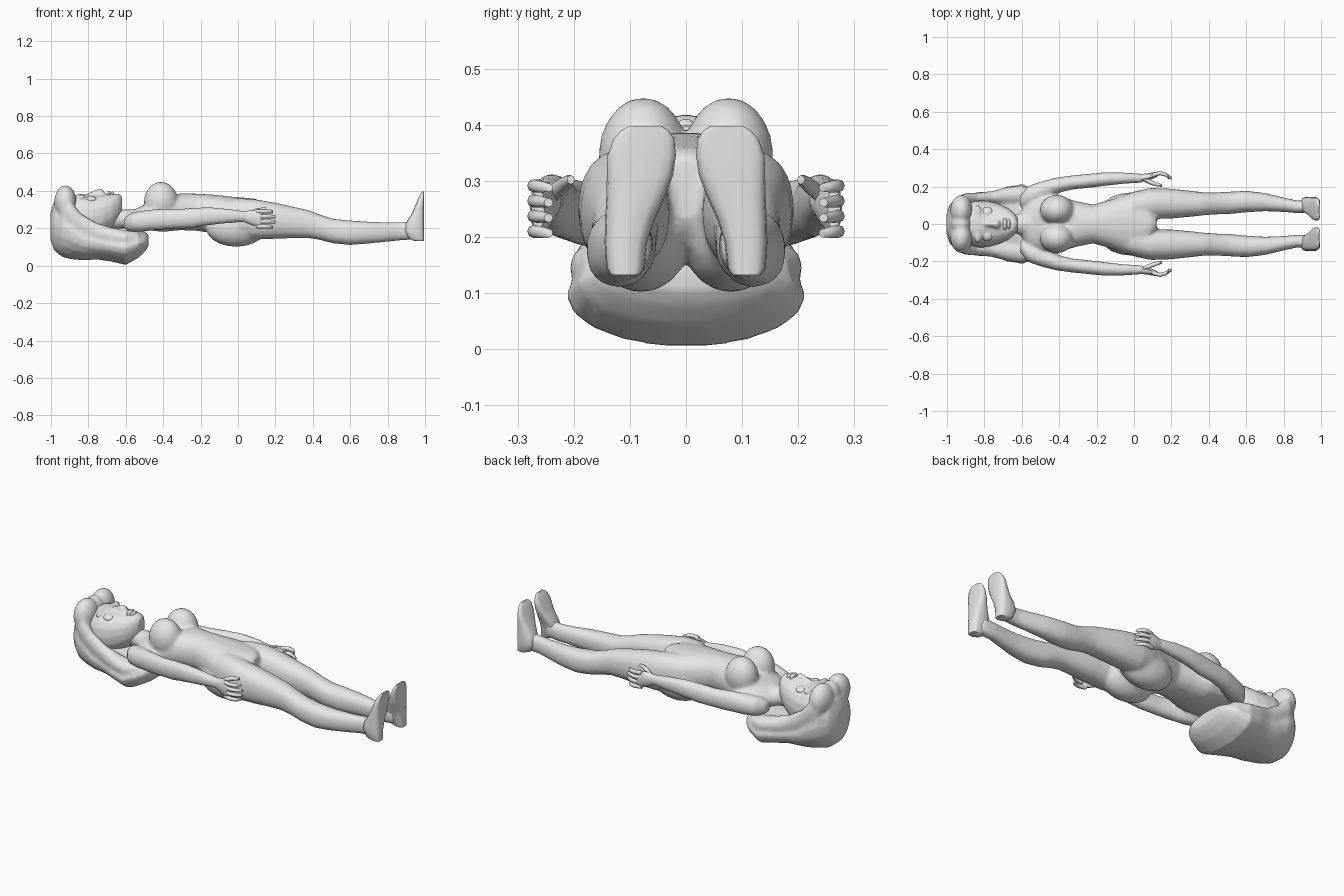
import bpy, bmesh, math
from mathutils import Vector

grey = bpy.data.materials.new("plain_grey")
grey.diffuse_color = (0.8, 0.8, 0.8, 1)


def select(objs):
    bpy.ops.object.select_all(action='DESELECT')
    for o in objs:
        o.select_set(True)
    bpy.context.view_layer.objects.active = objs[0]


def finish(name, bm, angle=50):
    bmesh.ops.recalc_face_normals(bm, faces=bm.faces[:])
    me = bpy.data.meshes.new(name)
    bm.to_mesh(me)
    bm.free()
    ob = bpy.data.objects.new(name, me)
    bpy.context.collection.objects.link(ob)
    me.materials.append(grey)
    select([ob])
    bpy.ops.object.shade_smooth_by_angle(angle=math.radians(angle))
    return ob


def loft(name, rings, n=16, axis='X', side=1, power=1.0):
    """Rings along x: (x, y, z, ry, rz); along z: (z, x, y, rx, ry)."""
    bm = bmesh.new()
    loops = []
    for t, a, b, ra, rb in rings:
        loop = []
        for i in range(n):
            w = 2 * math.pi * i / n
            c, s = math.cos(w), math.sin(w)
            u = a + ra * math.copysign(abs(c) ** power, c)
            v = b + rb * math.copysign(abs(s) ** power, s)
            co = (t, u * side, v) if axis == 'X' else (u, v * side, t)
            loop.append(bm.verts.new(co))
        loops.append(loop)
    for p, q in zip(loops, loops[1:]):
        for i in range(n):
            j = (i + 1) % n
            bm.faces.new((p[i], p[j], q[j], q[i]))
    bm.faces.new(loops[0])
    bm.faces.new(loops[-1])
    return finish(name, bm)


def blob(name, centre, radii, seg=16):
    bm = bmesh.new()
    bmesh.ops.create_uvsphere(bm, u_segments=seg, v_segments=seg * 2 // 3, radius=1)
    for v in bm.verts:
        v.co = Vector(v.co[k] * radii[k] + centre[k] for k in range(3))
    return finish(name, bm)


def fuse(name, parts, voxel, smooth, ratio):
    """Merge overlapping parts into one softly blended skin."""
    select(parts)
    bpy.ops.object.join()
    ob = parts[0]
    ob.name = name
    m = ob.modifiers.new("skin", 'REMESH')
    m.mode, m.voxel_size, m.use_smooth_shade = 'VOXEL', voxel, True
    m = ob.modifiers.new("blend", 'SMOOTH')
    m.factor, m.iterations = 0.5, smooth
    m = ob.modifiers.new("reduce", 'DECIMATE')
    m.ratio = ratio
    return ob


# Torso, from the collar to the pelvis
body = [loft("torso", [
    (-0.61, 0, .235, .06, .035), (-0.56, 0, .242, .125, .055),
    (-0.49, 0, .262, .15, .072), (-0.40, 0, .272, .15, .092),
    (-0.31, 0, .288, .123, .099), (-0.22, 0, .286, .104, .1),
    (-0.12, 0, .275, .132, .105), (-0.03, 0, .262, .165, .108),
    (0.04, 0, .262, .16, .102), (0.09, 0, .275, .08, .085),
    (0.12, 0, .285, .04, .06)], 18, power=.87),
    loft("neck", [(-0.74, 0, .25, .055, .06), (-0.64, 0, .25, .05, .052),
                  (-0.59, 0, .25, .06, .05), (-0.54, 0, .255, .1, .047)])]

# Head and facial features
face = [loft("head", [
    (-0.95, 0, .25, .07, .08), (-0.90, 0, .25, .115, .125),
    (-0.84, 0, .25, .127, .135), (-0.78, 0, .258, .124, .119),
    (-0.72, 0, .275, .108, .108), (-0.67, 0, .295, .084, .09),
    (-0.64, 0, .312, .057, .073), (-0.62, 0, .32, .03, .048)], 18, power=.87),
    loft("nose", [(-0.82, 0, .365, .014, .014), (-0.76, 0, .38, .017, .027),
                  (-0.73, 0, .383, .026, .032), (-0.712, 0, .375, .016, .016)], 8),
    blob("chin", (-0.645, 0, .362), (.024, .032, .024), 10)]
blob("upper_lip", (-0.69, 0, .382), (.012, .034, .018), 10)
blob("lower_lip", (-0.671, 0, .379), (.011, .029, .018), 10)

# Hair: back mass and the strand over the parting
hair = [loft("back_hair", [
    (-1.003, 0, .21, .05, .07), (-0.985, 0, .212, .105, .13),
    (-0.94, 0, .205, .15, .16), (-0.89, 0, .18, .167, .147),
    (-0.83, 0, .14, .17, .112), (-0.75, 0, .12, .178, .088),
    (-0.68, 0, .11, .20, .088), (-0.60, 0, .095, .214, .092),
    (-0.53, 0, .12, .192, .077), (-0.495, 0, .13, .16, .052),
    (-0.478, 0, .135, .12, .03)], 18),
    blob("middle_fringe", (-0.925, 0, .35), (.056, .05, .07))]

for s, tag in ((1, "left"), (-1, "right")):
    # Eyes and brows
    blob(f"{tag}_eye", (-0.785, s * .058, .352), (.034, .033, .02), 12)
    face.append(blob(f"{tag}_brow", (-0.835, s * .058, .364), (.018, .048, .018), 10))

    # Fringe and side lock framing the face
    hair.append(blob(f"{tag}_fringe", (-0.923, s * .073, .34), (.06, .083, .09)))
    hair.append(loft(f"{tag}_side_lock", [
        (-0.95, .11, .30, .03, .06), (-0.90, .13, .28, .035, .075),
        (-0.84, .136, .22, .032, .06), (-0.76, .142, .178, .034, .053),
        (-0.68, .15, .158, .048, .048), (-0.60, .155, .145, .054, .045),
        (-0.53, .14, .145, .04, .038)], 12, side=s))

    # Chest and seat
    body.append(blob(f"{tag}_chest", (-0.412, s * .076, .343), (.092, .081, .106)))
    body.append(blob(f"{tag}_seat", (-0.01, s * .08, .205), (.165, .09, .104)))

    # Leg from hip to ankle
    body.append(loft(f"{tag}_leg", [
        (-0.09, .085, .275, .045, .06), (0.0, .092, .258, .082, .104),
        (0.09, .11, .248, .083, .108), (0.20, .109, .24, .08, .097),
        (0.30, .108, .231, .07, .084), (0.38, .108, .222, .061, .075),
        (0.44, .11, .205, .059, .068), (0.51, .113, .185, .06, .066),
        (0.60, .12, .176, .058, .066), (0.70, .117, .177, .049, .059),
        (0.80, .103, .18, .039, .052), (0.87, .092, .184, .034, .049),
        (0.95, .095, .19, .034, .05)], 16, side=s, power=.87))

    # Foot: each ring ends on the same flat sole plane
    foot = [(.132, .025, .108, .026), (.145, .042, .108, .034),
            (.19, .052, .107, .038), (.23, .048, .1, .044),
            (.27, .035, .09, .052), (.31, .026, .082, .059),
            (.345, .019, .079, .061), (.375, .012, .075, .054),
            (.39, .008, .073, .042), (.398, .005, .072, .028)]
    loft(f"{tag}_foot", [(z, .995 - rx, y, rx, ry) for z, rx, y, ry in foot],
         16, axis='Z', side=s, power=.62)

    # Arm from shoulder to wrist
    body.append(loft(f"{tag}_arm", [
        (-0.61, .12, .225, .03, .032), (-0.57, .15, .232, .052, .052),
        (-0.51, .172, .238, .052, .057), (-0.42, .205, .248, .043, .057),
        (-0.33, .222, .25, .038, .053), (-0.25, .23, .255, .038, .055),
        (-0.16, .24, .264, .037, .049), (-0.06, .245, .266, .031, .04),
        (0.03, .245, .263, .025, .030), (0.055, .245, .262, .024, .032)],
        12, side=s, power=.92))
    # Palm, curled fingers and thumb
    loft(f"{tag}_palm", [
        (0.03, .245, .262, .022, .028), (0.07, .25, .258, .02, .042),
        (0.11, .262, .252, .016, .048), (0.125, .264, .25, .011, .042)],
        10, side=s)
    for i in range(4):
        z = .21 + i * .027
        end = .18 + (.02 if i in (1, 2) else .008)
        loft(f"{tag}_finger_{i + 1}", [
            (0.10, .262, z, .012, .011), (0.14, .272, z, .011, .0115),
            (0.17, .264, z - .001, .011, .011),
            (end, .245, z - .003, .008, .008)], 8, side=s)
    loft(f"{tag}_thumb", [
        (0.05, .24, .275, .013, .015), (0.09, .222, .29, .013, .014),
        (0.12, .212, .298, .011, .012), (0.15, .205, .302, .007, .008)],
        8, side=s)

fuse("body", body, .010, 5, .3)
fuse("head", face, .008, 2, .4)
fuse("hair", hair, .010, 3, .3)
